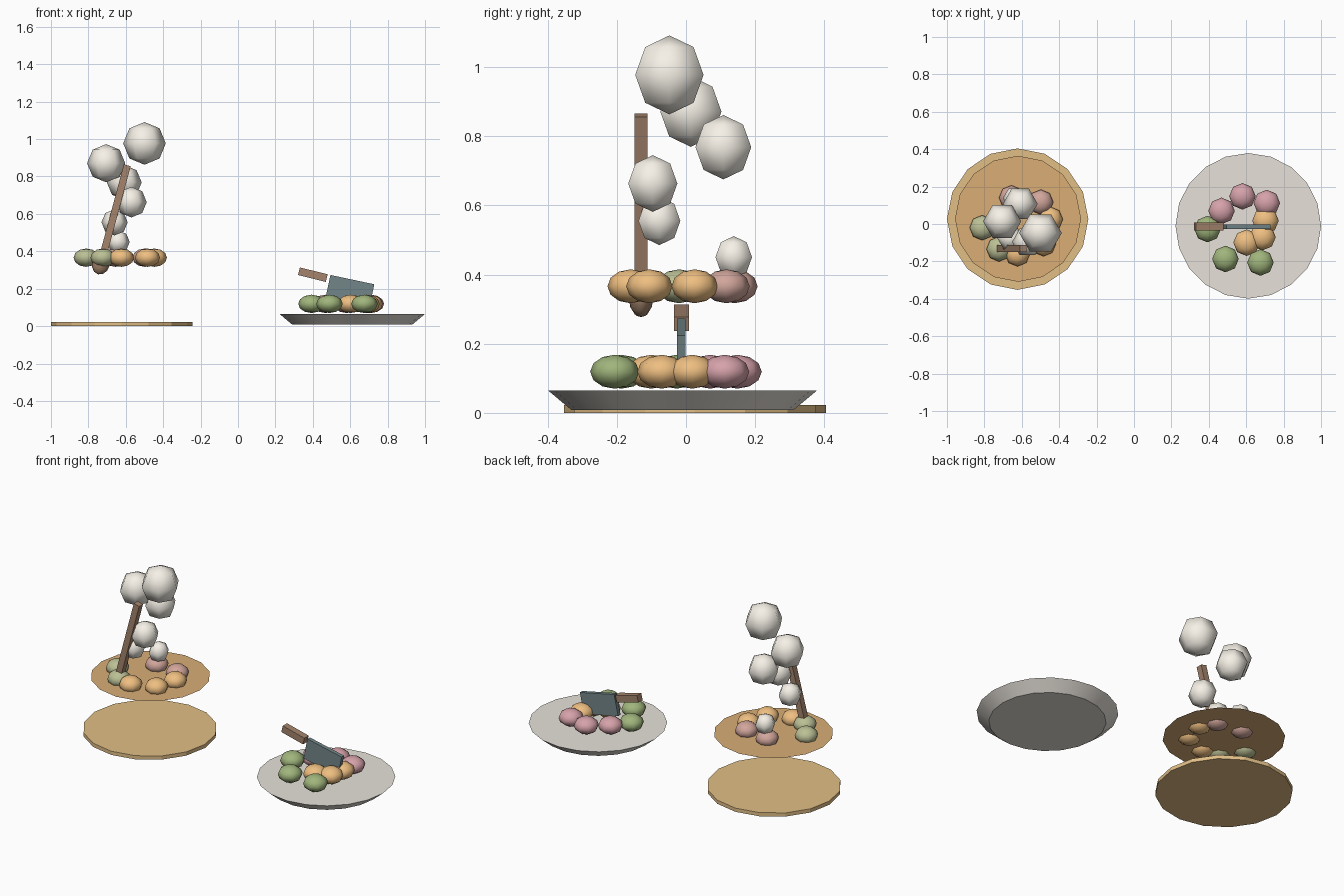
import bpy, bmesh
from math import sin, cos, pi, radians, atan2, hypot

if "Cube" in bpy.data.objects:
    bpy.data.objects.remove(bpy.data.objects["Cube"])

mats = {}
COLORS = {
    "wood": (0.76, 0.52, 0.24), "soup": (0.70, 0.42, 0.18), "china": (0.80, 0.76, 0.70),
    "green": (0.35, 0.46, 0.20), "orange": (0.86, 0.52, 0.22), "pink": (0.67, 0.36, 0.40),
    "soup_green": (0.50, 0.53, 0.30), "soup_pink": (0.64, 0.38, 0.33),
    "steam": (0.92, 0.88, 0.80), "brown": (0.37, 0.23, 0.15), "steel": (0.17, 0.24, 0.25),
}


def paint(obj, color):
    if color not in mats:
        mats[color] = bpy.data.materials.new(color)
        mats[color].diffuse_color = (*COLORS[color], 1)
    obj.data.materials.append(mats[color])


def lathe(name, profile, sides, loc, color, smooth=False):
    """Turn (radius, z) points, bottom to top, around z; ends are closed."""
    bm = bmesh.new()
    rings = []
    for r, z in profile:
        n = sides if r > 1e-5 else 1
        rings.append([bm.verts.new((r * cos(2 * pi * i / n), r * sin(2 * pi * i / n), z))
                      for i in range(n)])
    for a, b in zip(rings, rings[1:]):
        for i in range(sides):
            quad = [a[i % len(a)], a[(i + 1) % len(a)], b[(i + 1) % len(b)], b[i % len(b)]]
            bm.faces.new(list(dict.fromkeys(quad)))
    if len(rings) > 1 and len(rings[0]) > 1:
        bm.faces.new(rings[0][::-1])
    if len(rings[-1]) > 1:
        bm.faces.new(rings[-1])
    me = bpy.data.meshes.new(name)
    bm.to_mesh(me)
    bm.free()
    obj = bpy.data.objects.new(name, me)
    bpy.context.collection.objects.link(obj)
    obj.location = loc
    if smooth:
        me.shade_smooth()
    paint(obj, color)
    return obj


def ball(name, loc, rx, rz, sides, rings, color):
    prof = [(rx * sin(pi * k / rings), -rz * cos(pi * k / rings)) for k in range(rings + 1)]
    prof[0], prof[-1] = (0, -rz), (0, rz)
    return lathe(name, prof, sides, loc, color, True)


def box(name, loc, size, tilt, color):
    bpy.ops.mesh.primitive_cube_add(size=1, location=loc, rotation=(0, tilt, 0))
    obj = bpy.context.object
    obj.name = name
    obj.scale = size
    paint(obj, color)
    return obj


# Round board, floating soup surface and flared plate
lathe("board", [(0.378, 0), (0.378, 0.023)], 16, (-0.622, 0.026, 0), "wood")
lathe("soup_surface", [(0.337, 0)], 16, (-0.62, 0.028, 0.345), "soup")
plate = lathe("plate", [(0.322, 0.009), (0.389, 0.065)], 20, (0.611, -0.01, 0), "china")
bpy.context.view_layer.objects.active = plate
plate.select_set(True)
bpy.ops.object.shade_smooth_by_angle(angle=radians(30))

# Vegetables on the plate
for c, x, y in [("pink", .468, .07), ("pink", .58, .148), ("pink", .71, .112),
                ("orange", .703, .018), ("orange", .687, -.07), ("orange", .602, -.10),
                ("green", .393, -.027), ("green", .489, -.187), ("green", .676, -.206)]:
    ball("plate_vegetable", (x, y, 0.119), 0.071, 0.049, 8, 6, c)

# Vegetables floating in the soup
for c, x, y in [("soup_green", -.812, -.02), ("soup_green", -.722, -.134),
                ("orange", -.623, -.16), ("orange", -.484, -.106), ("orange", -.447, .025),
                ("soup_pink", -.498, .117), ("soup_pink", -.655, .14)]:
    ball("soup_vegetable", (x, y, 0.366), 0.067, 0.049, 8, 6, c)

# Rising steam puffs
for x, y, z, r in [(-.64, .138, .45, .061), (-.66, -.077, .555, .07), (-.57, -.096, .663, .082),
                   (-.608, .108, .768, .093), (-.705, .014, .871, .102), (-.5, -.048, .977, .114)]:
    ball("steam_puff", (x, y, z), r, r, 6, 4, "steam")

# Leaning spoon: handle and bowl
x0, z0, x1, z1 = -.733, .335, -.592, .86
lean = atan2(x1 - x0, z1 - z0)
box("spoon_handle", ((x0 + x1) / 2, -.13, (z0 + z1) / 2),
    (.038, .038, hypot(x1 - x0, z1 - z0)), lean, "brown")
bowl = ball("spoon_bowl", (x0, -.13, z0), 0.048, 0.06, 8, 6, "brown")
bowl.scale.y = 0.75
bowl.rotation_euler.y = lean

# Cleaver resting on the plate vegetables
box("cleaver_blade", (.598, -.014, .185), (.24, .024, .13), radians(12), "steel")
box("cleaver_handle", (.40, -.013, .275), (.153, .042, .042), radians(14), "brown")

for m in bpy.data.materials:
    if m.users and not m.is_grease_pencil:
        m.use_nodes = True
        m.node_tree.nodes["Principled BSDF"].inputs["Base Color"].default_value = m.diffuse_color
